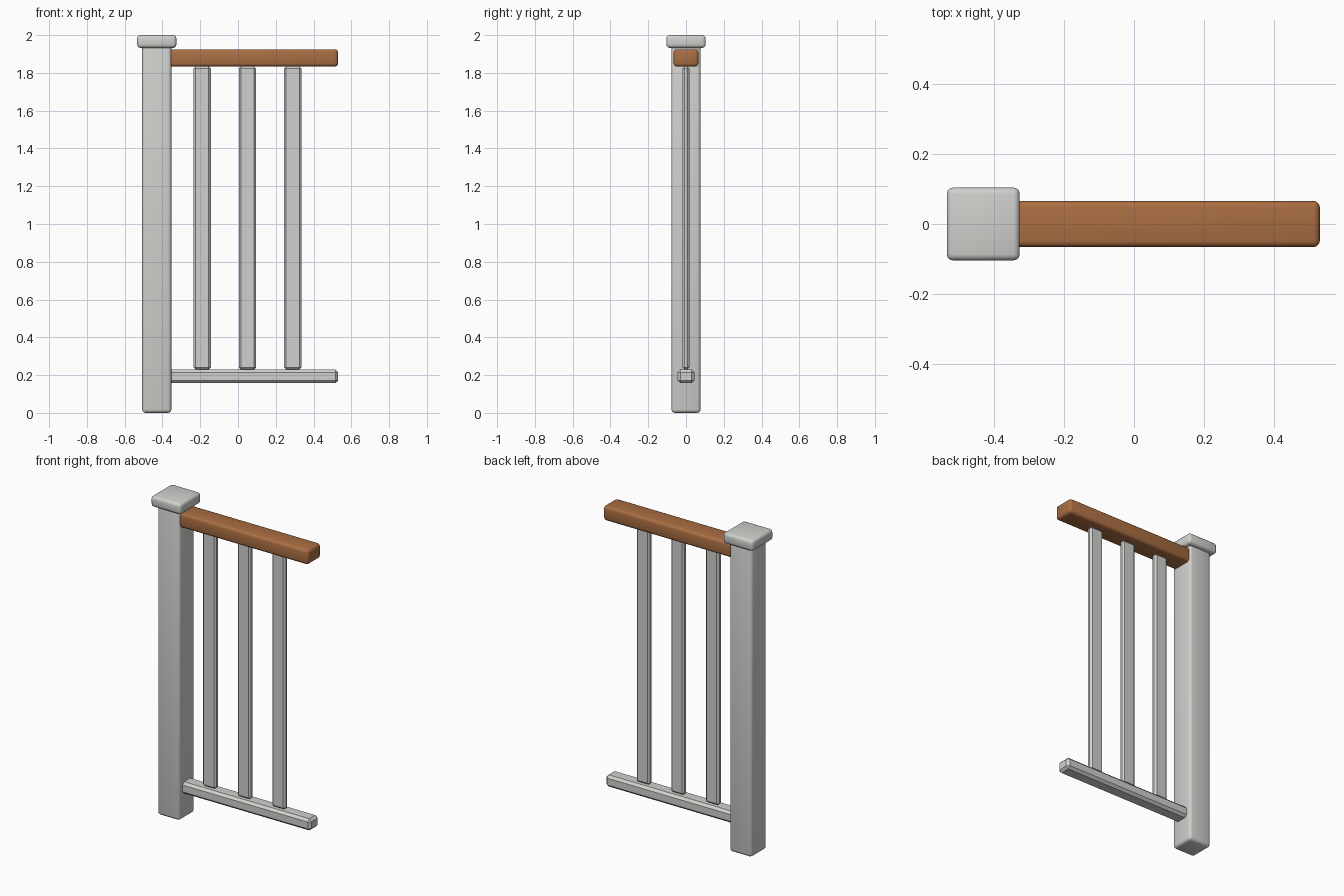
import bpy
import math

if "Cube" in bpy.data.objects:
    bpy.data.objects.remove(bpy.data.objects["Cube"])


def material(name, rgb):
    m = bpy.data.materials.new(name)
    m.diffuse_color = (*rgb, 1.0)
    m.use_nodes = True
    m.node_tree.nodes["Principled BSDF"].inputs["Base Color"].default_value = m.diffuse_color
    return m


GREY = material("light grey paint", (0.63, 0.63, 0.61))
WOOD = material("brown wood", (0.40, 0.155, 0.055))


def bar(name, x0, x1, half_y, z0, z1, bevel, segments, mat):
    """Bevelled box; one segment gives a flat chamfer, more give a rounded smooth edge."""
    bpy.ops.mesh.primitive_cube_add(size=1, location=((x0 + x1) / 2, 0, (z0 + z1) / 2))
    ob = bpy.context.object
    ob.name = name
    ob.scale = (x1 - x0, 2 * half_y, z1 - z0)
    bpy.ops.object.transform_apply(location=False, rotation=False, scale=True)
    ob.data.materials.append(mat)
    mod = ob.modifiers.new("edge", 'BEVEL')
    mod.width = bevel
    mod.segments = segments
    mod.limit_method = 'NONE'
    bpy.ops.object.modifier_apply(modifier="edge")
    if segments > 1:
        bpy.ops.object.shade_smooth_by_angle(angle=math.radians(40))
    return ob


POST_X, END_X = -0.43, 0.53

# Post and its cap
bar("post", POST_X - 0.077, POST_X + 0.077, 0.077, 0.0, 1.95, 0.018, 3, GREY)
bar("post_cap", POST_X - 0.104, POST_X + 0.104, 0.104, 1.932, 2.0, 0.018, 3, GREY)

# Handrail and bottom rail run from the middle of the post
bar("handrail", POST_X, END_X, 0.066, 1.833, 1.925, 0.018, 3, WOOD)
bar("bottom_rail", POST_X, END_X, 0.045, 0.157, 0.23, 0.015, 1, GREY)

# Balusters at the quarter points of the span
for i in range(1, 4):
    x = POST_X + (END_X - POST_X) * i / 4
    bar(f"baluster_{i}", x - 0.046, x + 0.046, 0.018, 0.23, 1.833, 0.011, 1, GREY)
